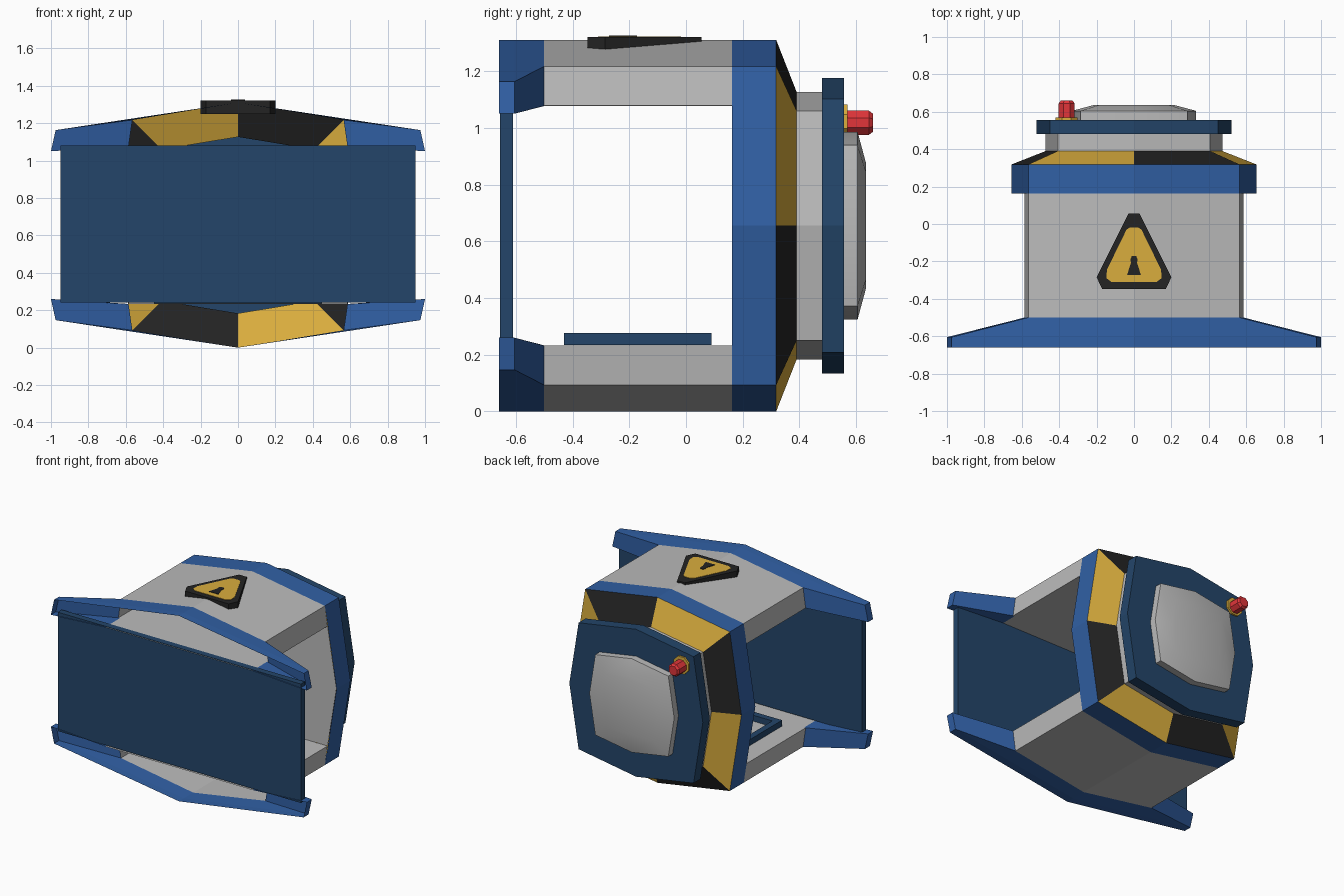
import bpy, bmesh, math
from mathutils import Vector

if "Cube" in bpy.data.objects:
    bpy.data.objects.remove(bpy.data.objects["Cube"])

def mat(name, c):
    m = bpy.data.materials.new(name)
    m.diffuse_color = (*c, 1)
    m.use_nodes = True
    m.node_tree.nodes["Principled BSDF"].inputs["Base Color"].default_value = m.diffuse_color
    return m

GREY = mat("light grey", (0.50, 0.50, 0.50))
BLUE = mat("blue", (0.030, 0.115, 0.37))
NAVY = mat("dark blue", (0.017, 0.060, 0.142))
YELLOW = mat("yellow", (0.70, 0.42, 0.047))
BLACK = mat("black", (0.017, 0.017, 0.017))
RED = mat("red", (0.75, 0.036, 0.042))

CZ = 0.655  # height of the horizontal symmetry plane
# Octagonal cross-section (x, z about CZ), clockwise from the top point
OCT = [(0, .655), (.565, .562), (.656, 0), (.565, -.562),
       (0, -.655), (-.565, -.562), (-.656, 0), (-.565, .562)]

def finish(name, bm, mats):
    bmesh.ops.recalc_face_normals(bm, faces=bm.faces)
    me = bpy.data.meshes.new(name)
    bm.to_mesh(me)
    bm.free()
    for m in mats:
        me.materials.append(m)
    ob = bpy.data.objects.new(name, me)
    bpy.context.collection.objects.link(ob)
    return ob

def loft(name, sections, mats, rule=None, caps=()):
    """Join closed sections of 3D points; rule(ring, side) gives the material index."""
    bm = bmesh.new()
    rings = [[bm.verts.new(p) for p in s] for s in sections]
    n = len(rings[0])
    for r in range(len(rings) - 1):
        for i in range(n):
            j = (i + 1) % n
            f = bm.faces.new((rings[r][i], rings[r][j], rings[r + 1][j], rings[r + 1][i]))
            f.material_index = rule(r, i) if rule else 0
    for c in caps:
        bm.faces.new(rings[c])
    return finish(name, bm, mats)

def octagon(y, s):
    return [(x * s, y, CZ + z * s) for x, z in OCT]

def prism(name, outline, z0, z1, m):
    return loft(name, [[(x, y, z) for x, y in outline] for z in (z0, z1)], [m], caps=(0, 1))

def box(name, x0, x1, y0, y1, z0, z1, m):
    return prism(name, [(x0, y0), (x1, y0), (x1, y1), (x0, y1)], z0, z1, m)

def disc(y, r, cx, cz, n=8):
    return [(cx + r * math.cos(math.tau * (i + .5) / n), y,
             cz + r * math.sin(math.tau * (i + .5) / n)) for i in range(n)]

# Upper and lower hollow beams: grey body with a flared blue front flange
def beam_section(y, sign, flared):
    sh, low = ((.975, .508), (1.0, .395)) if flared else ((.565, .562), (.585, .423))
    half = [sh, low, (.575, .422)]
    pts = [(0, .655)] + half + [(-x, z) for x, z in reversed(half)]
    return [(x, y, CZ + sign * z) for x, z in pts]

for name, sign in (("upper_shell", 1), ("lower_shell", -1)):
    loft(name, [beam_section(-.66, sign, True), beam_section(-.605, sign, True),
                beam_section(-.5, sign, False), beam_section(.163, sign, False)],
         [GREY, BLUE], lambda r, i: 1 if r < 2 and i != 3 else 0)

# Grey wall closing the back of the open bay
bm = bmesh.new()
bm.faces.new([bm.verts.new((x, .165, CZ + z)) for x, z in
              [(-.585, .423), (.585, .423), (.654, 0), (.585, -.423), (-.585, -.423), (-.654, 0)]])
finish("bay_back_wall", bm, [GREY])

# Front plate
box("front_plate", -.95, .95, -.655, -.61, .24, 1.08, NAVY)

# Raised frame on the bay floor
for s in (-1, 1):
    box("floor_frame_side", min(s * .45, s * .405), max(s * .45, s * .405), -.43, .09, .235, .277, NAVY)
for y in (-.43, .045):
    box("floor_frame_end", -.405, .405, y, y + .045, .235, .277, NAVY)

# Back end: blue ring, hazard cone, collar, cover and domed panel
loft("blue_ring", [octagon(.163, 1), octagon(.318, 1)], [BLUE])
loft("hazard_cone", [octagon(.318, 1), octagon(.39, .72)], [BLACK, YELLOW], lambda r, i: i % 2)
loft("collar", [octagon(.39, .72), octagon(.48, .72)], [GREY])
loft("back_cover", [octagon(.48, .795), octagon(.557, .795)], [NAVY], caps=(0, 1))
dome = loft("domed_panel", [octagon(.55, .505), octagon(.605, .505), octagon(.635, .335)],
            [GREY], caps=(2,))
bpy.context.view_layer.objects.active = dome
dome.select_set(True)
bpy.ops.object.shade_smooth_by_angle(angle=math.radians(40))
dome.select_set(False)

# Warning lamp
LX, LZ = -.36, 1.018
loft("lamp_base", [disc(.555, .064, LX, LZ + .005), disc(.57, .064, LX, LZ + .005)], [YELLOW], caps=(0, 1))
loft("lamp", [disc(.565, .046, LX, LZ), disc(.645, .046, LX, LZ), disc(.66, .034, LX, LZ)], [RED], caps=(0, 2))

# Warning sign on the roof
def mirrored(half):
    return half + [(-x, y) for x, y in reversed(half)]

prism("sign_plate", mirrored([(.17, -.347), (.2, -.285), (.03, .055)]), 1.25, 1.32, BLACK)
prism("sign_face", mirrored([(.12, -.31), (.147, -.29), (.145, -.245), (.04, -.03), (.022, -.018)]),
      1.318, 1.3225, YELLOW)
prism("keyhole", mirrored([(.037, -.272), (.016, -.207), (.02, -.19), (.012, -.172)]),
      1.321, 1.3255, BLACK)
